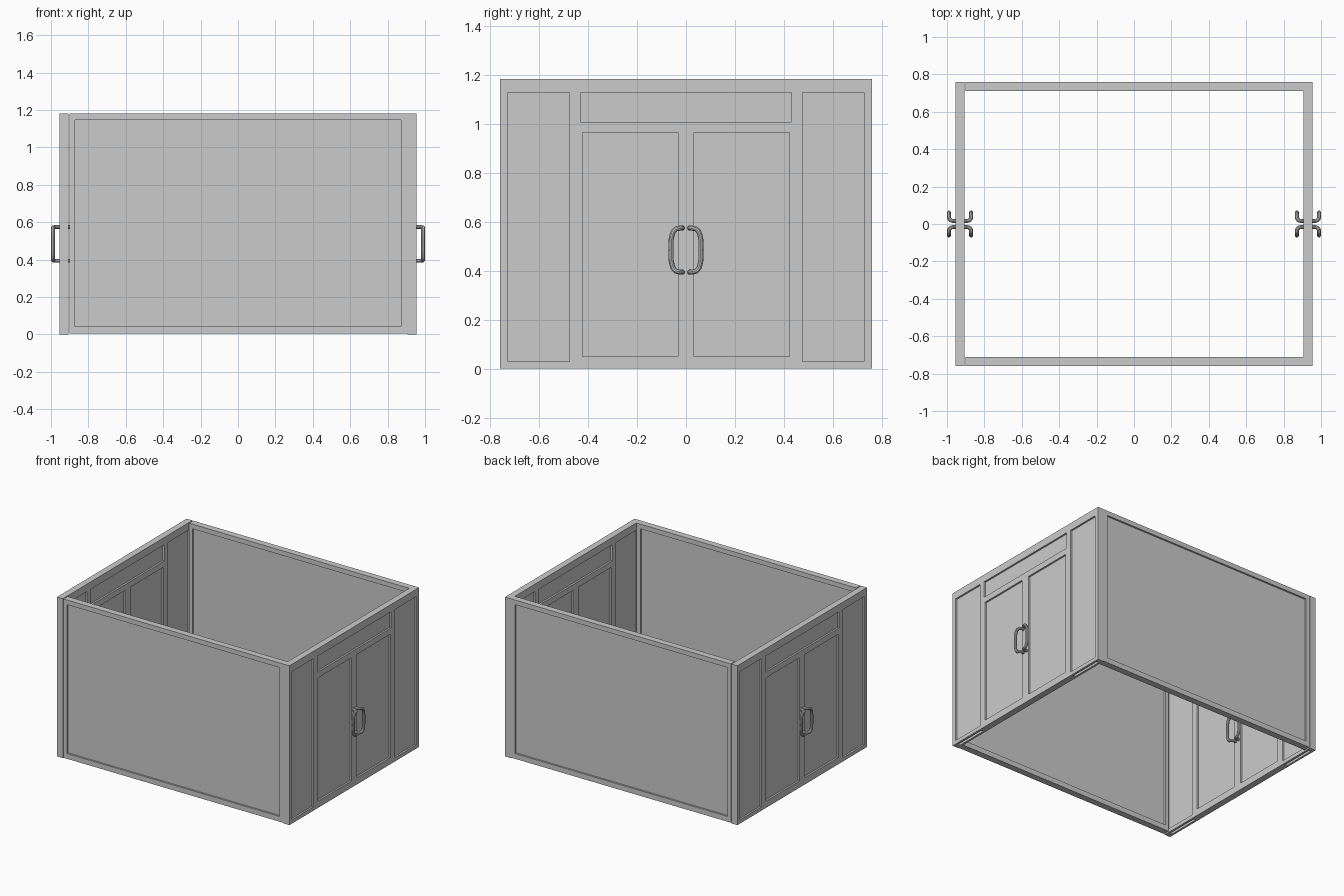
import bpy, bmesh
from mathutils import Matrix, Vector

if "Cube" in bpy.data.objects:
    bpy.data.objects.remove(bpy.data.objects["Cube"])


def boxes_object(name, boxes):
    """One mesh object made of axis-aligned boxes (x0, x1, y0, y1, z0, z1)."""
    bm = bmesh.new()
    for x0, x1, y0, y1, z0, z1 in boxes:
        centre = Vector(((x0 + x1) / 2, (y0 + y1) / 2, (z0 + z1) / 2))
        size = Matrix.Diagonal((x1 - x0, y1 - y0, z1 - z0, 1))
        bmesh.ops.create_cube(bm, size=1, matrix=Matrix.Translation(centre) @ size)
    mesh = bpy.data.meshes.new(name)
    bm.to_mesh(mesh)
    bm.free()
    ob = bpy.data.objects.new(name, mesh)
    bpy.context.collection.objects.link(ob)
    return ob


def carve(ob, boxes):
    """Cut recesses out of a wall, then discard the cutter."""
    cutter = boxes_object("recess_cutter", boxes)
    cutter.hide_render = True
    mod = ob.modifiers.new("recesses", 'BOOLEAN')
    mod.operation = 'DIFFERENCE'
    mod.solver = 'EXACT'
    mod.object = cutter
    bpy.context.view_layer.objects.active = ob
    bpy.ops.object.modifier_apply(modifier=mod.name)
    bpy.data.objects.remove(cutter)


TOP = 1.182
OUT_X, IN_X = 0.954, 0.906
OUT_Y, IN_Y = 0.76, 0.712
DEPTH = 0.013

# Plain front and back walls, a recessed panel on both faces
for name, s in (("front_wall", -1), ("back_wall", 1)):
    ya, yb = sorted((s * IN_Y, s * OUT_Y))
    wall = boxes_object(name, [(-0.9, IN_X, ya, yb, 0.004, TOP)])
    carve(wall, [(-0.872, 0.872, ya - 0.02, ya + DEPTH, 0.043, 1.147),
                 (-0.872, 0.872, yb - DEPTH, yb + 0.02, 0.043, 1.147)])

# Door walls: sidelights, transom and two door leaves (y0, y1, z0, z1)
panels = [(-0.43, 0.43, 1.008, 1.127)]
for a, b, z0, z1 in ((0.475, 0.728, 0.028, 1.127), (0.032, 0.423, 0.05, 0.964)):
    panels += [(a, b, z0, z1), (-b, -a, z0, z1)]

for name, s in (("left_door_wall", -1), ("right_door_wall", 1)):
    xa, xb = sorted((s * IN_X, s * OUT_X))
    wall = boxes_object(name, [(xa, xb, -OUT_Y, OUT_Y, 0, TOP)])
    cuts = []
    for p in panels:
        cuts += [(xa - 0.02, xa + DEPTH, *p), (xb - DEPTH, xb + 0.02, *p)]
    # floor slots under the sidelights
    mid = (xa + xb) / 2
    for a, b in ((0.475, 0.728), (-0.728, -0.475)):
        cuts.append((mid - 0.009, mid + 0.009, a, b, -0.02, 0.018))
    carve(wall, cuts)

# Curved pull handles, on both faces of every door leaf
HALF = [(0.012, 0.018, 0.09), (0.046, 0.018, 0.09), (0.057, 0.028, 0.089),
        (0.059, 0.044, 0.084), (0.059, 0.057, 0.06)]
PATH = HALF + [(0.059, 0.061, 0)] + [(x, y, -z) for x, y, z in reversed(HALF)]


def handle(name, cx, face, side):
    curve = bpy.data.curves.new(name, 'CURVE')
    curve.dimensions = '3D'
    curve.bevel_depth = 0.0105
    curve.bevel_resolution = 3
    curve.resolution_u = 4
    curve.use_fill_caps = True
    spline = curve.splines.new('BEZIER')
    spline.bezier_points.add(len(PATH) - 1)
    for point, (x, y, z) in zip(spline.bezier_points, PATH):
        point.co = (cx + face * x, side * y, 0.484 + z)
        point.handle_left_type = point.handle_right_type = 'AUTO'
    ob = bpy.data.objects.new(name, curve)
    bpy.context.collection.objects.link(ob)
    bpy.ops.object.select_all(action='DESELECT')
    ob.select_set(True)
    bpy.context.view_layer.objects.active = ob
    bpy.ops.object.convert(target='MESH')
    bpy.ops.object.shade_smooth_by_angle()


for wall_name, s in (("left", -1), ("right", 1)):
    for face_name, f in (("outer", 1), ("inner", -1)):
        for leaf, side in (("a", -1), ("b", 1)):
            handle(f"{wall_name}_{face_name}_handle_{leaf}", s * 0.93, s * f, side)
